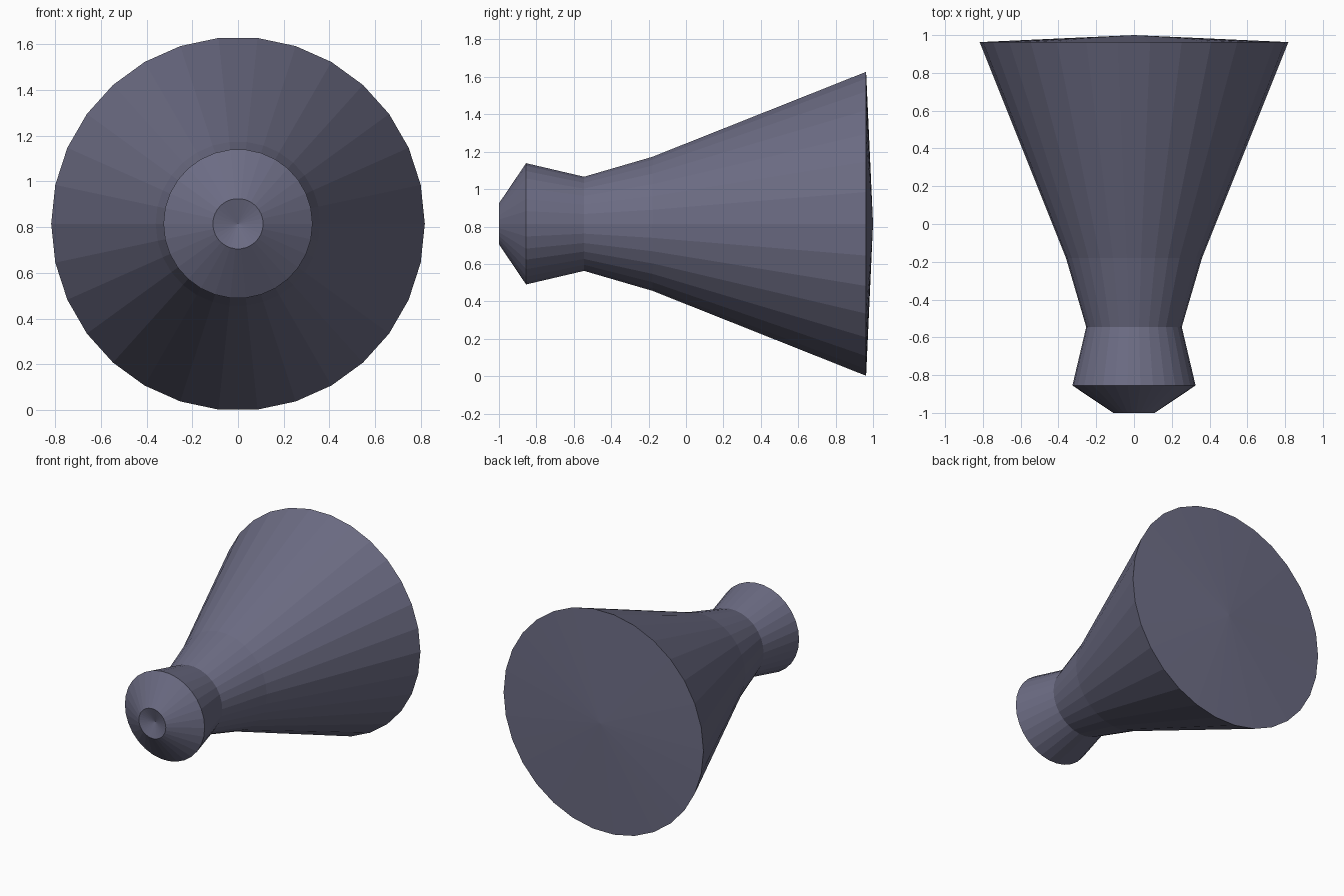
import bpy, bmesh, math

if "Cube" in bpy.data.objects:
    bpy.data.objects.remove(bpy.data.objects["Cube"])

SIDES = 30
R = 0.817
CZ = R * math.sin(math.radians(84)) + 0.002

# Profile along y: (y, radius), from recessed front tip to shallow back cone
profile = [(-0.965, 0), (-1.0, 0.11), (-0.855, 0.326), (-0.545, 0.253),
           (-0.18, 0.36), (0.963, R), (1.0, 0)]


def lathe(name, pts, color):
    bm = bmesh.new()
    rings = []
    for y, r in pts:
        n = SIDES if r else 1
        rings.append([bm.verts.new((r * math.cos(2 * math.pi * i / SIDES), y,
                                    CZ + r * math.sin(2 * math.pi * i / SIDES)))
                      for i in range(n)])
    for a, b in zip(rings, rings[1:]):
        for i in range(SIDES):
            j = (i + 1) % SIDES
            if len(a) == 1:
                bm.faces.new((a[0], b[i], b[j]))
            elif len(b) == 1:
                bm.faces.new((a[i], b[0], a[j]))
            else:
                bm.faces.new((a[i], b[i], b[j], a[j]))
    bmesh.ops.recalc_face_normals(bm, faces=bm.faces)
    mesh = bpy.data.meshes.new(name)
    bm.to_mesh(mesh)
    bm.free()
    mat = bpy.data.materials.new(name + "_paint")
    mat.diffuse_color = color
    mat.use_nodes = True
    mat.node_tree.nodes["Principled BSDF"].inputs["Base Color"].default_value = mat.diffuse_color
    mesh.materials.append(mat)
    obj = bpy.data.objects.new(name, mesh)
    bpy.context.collection.objects.link(obj)
    return obj


# Flared horn with a collar and small dished mouth
lathe("flared_horn", profile, (0.15, 0.15, 0.23, 1))
